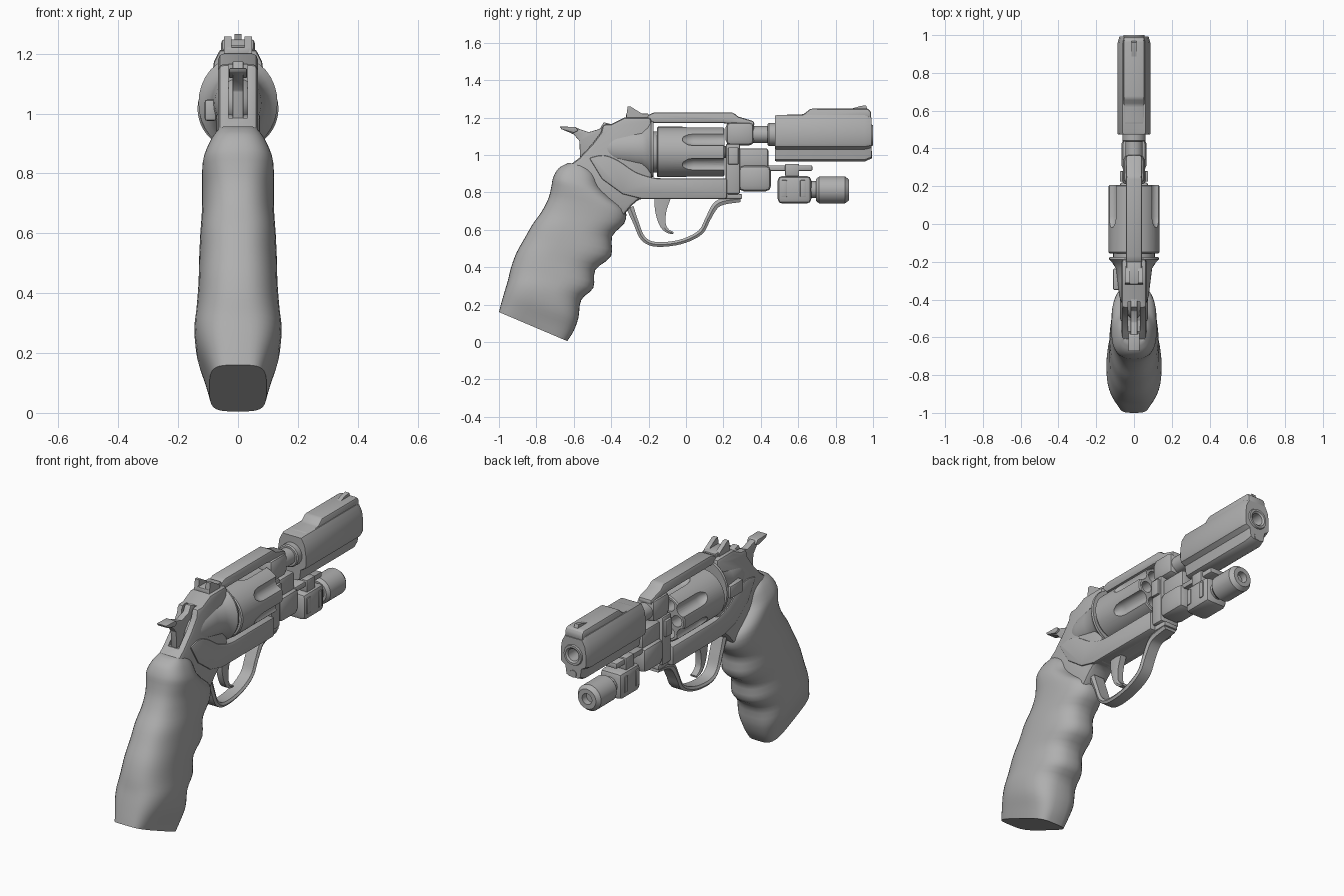
import bpy, bmesh, math
from mathutils import Vector

if "Cube" in bpy.data.objects:
    bpy.data.objects.remove(bpy.data.objects["Cube"])

steel = bpy.data.materials.new("gunmetal_grey")
steel.diffuse_color = (0.43, 0.43, 0.43, 1)
steel.use_nodes = True
steel.node_tree.nodes["Principled BSDF"].inputs["Base Color"].default_value = steel.diffuse_color


def finish(name, bm, bevel=0.0, cutters=(), angle=32):
    """Clean the mesh, bevel it, cut it and shade it."""
    bmesh.ops.remove_doubles(bm, verts=bm.verts, dist=1e-5)
    bmesh.ops.recalc_face_normals(bm, faces=bm.faces)
    me = bpy.data.meshes.new(name)
    bm.to_mesh(me)
    bm.free()
    me.materials.append(steel)
    ob = bpy.data.objects.new(name, me)
    bpy.context.collection.objects.link(ob)
    bpy.ops.object.select_all(action='DESELECT')
    ob.select_set(True)
    bpy.context.view_layer.objects.active = ob
    if bevel:
        m = ob.modifiers.new("bevel", 'BEVEL')
        m.width, m.segments, m.limit_method = bevel, 2, 'ANGLE'
        m.angle_limit = math.radians(35)
        bpy.ops.object.modifier_apply(modifier="bevel")
    for c in cutters:
        m = ob.modifiers.new("cut", 'BOOLEAN')
        m.operation, m.object, m.solver = 'DIFFERENCE', c, 'EXACT'
        bpy.ops.object.modifier_apply(modifier="cut")
    for c in cutters:
        bpy.data.objects.remove(c)
    bpy.ops.object.shade_smooth_by_angle(angle=math.radians(angle))
    return ob


def skin(name, rings, **kw):
    """Join closed rings of points and cap both ends."""
    bm = bmesh.new()
    vs = [[bm.verts.new(p) for p in r] for r in rings]
    n = len(vs[0])
    for a, b in zip(vs, vs[1:]):
        for i in range(n):
            j = (i + 1) % n
            bm.faces.new((a[i], a[j], b[j], b[i]))
    bm.faces.new(vs[0])
    bm.faces.new(vs[-1])
    return finish(name, bm, **kw)


def plate(name, pts, hw, x=0.0, **kw):
    """Side profile (y, z) given thickness across x."""
    return skin(name, [[(x + s * hw, y, z) for y, z in pts] for s in (-1, 1)], **kw)


def box(name, hw, y0, y1, z0, z1, x=0.0, **kw):
    return plate(name, [(y0, z0), (y1, z0), (y1, z1), (y0, z1)], hw, x, **kw)


def lathe(name, prof, z, x=0.0, sz=1.0, n=32, **kw):
    """Turn a (radius, y) profile around a lengthwise axis."""
    rings = [[(x + r * math.cos(2 * math.pi * i / n), y, z + sz * r * math.sin(2 * math.pi * i / n))
              for i in range(n)] for r, y in prof]
    bm = bmesh.new()
    vs = [[bm.verts.new(p) for p in r] for r in rings]
    for a, b in zip(vs, vs[1:]):
        for i in range(n):
            j = (i + 1) % n
            bm.faces.new((a[i], a[j], b[j], b[i]))
    return finish(name, bm, **kw)


def rod(name, r, y0, y1, z, x=0.0, c=0.0, **kw):
    return lathe(name, [(0, y0), (r - c, y0), (r, y0 + c), (r, y1 - c), (r - c, y1), (0, y1)], z, x, **kw)


def spline(pts, k):
    """Smooth rows of numbers through the given rows."""
    p = [Vector(q) for q in pts]
    p = [p[0] * 2 - p[1]] + p + [p[-1] * 2 - p[-2]]
    out = []
    for a, b, c, d in zip(p, p[1:], p[2:], p[3:]):
        for i in range(k):
            t = i / k
            out.append(0.5 * (2 * b + (c - a) * t + (2 * a - 5 * b + 4 * c - d) * t * t
                              + (3 * b - a - 3 * c + d) * t ** 3))
    return out + [p[-2]]


def ribbon(name, rows, hw, **kw):
    """Curved strip: rows of (y, z, thickness)."""
    rows = spline(rows, 5)
    rings = []
    for i, r in enumerate(rows):
        d = rows[min(i + 1, len(rows) - 1)] - rows[max(i - 1, 0)]
        nrm = Vector((-d[1], d[0])).normalized() * r[2] / 2
        a, b = (r[0] + nrm[0], r[1] + nrm[1]), (r[0] - nrm[0], r[1] - nrm[1])
        w = hw * 0.8
        rings.append([(-w, *a), (w, *a), (hw, r[0], r[1]), (w, *b), (-w, *b), (-hw, r[0], r[1])])
    return skin(name, rings, **kw)


# grip with finger grooves: back y, back z, front y, front z, half width
grip_rows = [(-1.0, .16, -.635, .005, .095), (-.99, .20, -.60, .06, .112), (-.97, .27, -.575, .13, .137),
             (-.952, .33, -.56, .225, .146), (-.935, .40, -.495, .29, .139), (-.905, .48, -.485, .385, .132),
             (-.86, .56, -.40, .46, .13), (-.82, .63, -.395, .565, .126), (-.77, .70, -.33, .635, .121),
             (-.735, .77, -.325, .705, .12), (-.72, .83, -.40, .77, .12), (-.71, .88, -.46, .83, .114),
             (-.68, .93, -.485, .90, .088), (-.63, .957, -.54, .95, .06)]
rings = []
rows = spline(grip_rows, 3)
for k, (by, bz, fy, fz, w) in enumerate(rows):
    ring, e = [], min(.8, .5 + .03 * k)
    for i in range(40):
        t = 2 * math.pi * i / 40
        c, s = math.cos(t), math.sin(t)
        c, s = math.copysign(abs(c) ** e, c), math.copysign(abs(s) ** e, s)
        ring.append((w * s, (by + fy) / 2 + c * (fy - by) / 2, (bz + fz) / 2 + c * (fz - bz) / 2))
    rings.append(ring)
skin("grip", rings, angle=40)

# frame
slot = box("hammer_slot_cutter", .032, -.7, -.41, .985, 1.3)
plate("rear_frame", [(-.185, 1.2), (-.33, 1.2), (-.40, 1.165), (-.445, 1.165), (-.455, 1.12), (-.50, 1.06),
                     (-.57, .985), (-.63, .94), (-.62, .8), (-.47, .70), (-.34, .67), (-.29, .73),
                     (-.25, .765), (-.18, .765)], .066, bevel=.018, cutters=[slot])
lathe("recoil_shield", [(0, -.175), (.13, -.175), (.132, -.187), (.115, -.205), (.096, -.235),
                        (.088, -.30), (.078, -.38), (.055, -.46), (0, -.52)], 1.035, sz=1.17)
plate("top_strap", [(-.21, 1.17), (-.21, 1.21), (-.17, 1.228), (.25, 1.228), (.28, 1.205), (.365, 1.18),
                    (.365, 1.15), (.2, 1.17)], .042, bevel=.012)
curve = [tuple(v) for v in spline([(-.52, .985), (-.44, 1.0), (-.36, .97), (-.27, .91), (-.18, .88), (-.12, .875)], 3)]
plate("lower_frame", [(.22, .875), (.22, .765), (-.24, .765), (-.34, .79), (-.45, .87)] + curve, .074, bevel=.012)
plate("guard_tang", [(-.29, .735), (-.26, .765), (.30, .765), (.30, .79), (.2, .80), (-.25, .80)], .042, bevel=.006)
box("front_frame", .06, .212, .29, .79, 1.06, bevel=.012)
box("barrel_socket", .058, .212, .365, 1.05, 1.178, bevel=.03)
box("crane_block", .066, .28, .455, .805, .945, bevel=.03)
box("crane_bridge", .042, .28, .44, .93, 1.035, bevel=.012)
for s in (-1, 1):
    box("crane_side_step", .012, .225, .28, .95, 1.04, x=s * .062, bevel=.004)
box("cylinder_latch", .02, -.35, -.235, .975, 1.047, x=-.092, bevel=.01)

# fluted cylinder with six chambers
cz, cutters = 1.016, []
for i in range(6):
    a = math.radians(30 + 60 * i)
    cutters.append(lathe("flute_cutter", [(0, -.025), (.02, -.015), (.035, .01), (.04, .04), (.04, .3), (0, .3)],
                         cz + .147 * math.sin(a), .147 * math.cos(a), n=20))
    a += math.radians(30)
    cutters.append(rod("chamber_cutter", .031, .1, .3, cz + .088 * math.sin(a), .088 * math.cos(a), n=20))
rod("cylinder", .135, -.155, .207, cz, c=.006, n=64, cutters=cutters)
rod("ratchet", .11, -.178, -.145, cz)
rod("cylinder_axle", .032, .19, .24, cz)

# barrel, shroud and sights
rod("barrel", .046, .33, .50, 1.11)
rod("barrel_collar", .062, .437, .49, 1.11, c=.006)
half = [(.03, .965), (.048, .975), (.056, 1.03), (.082, 1.045), (.088, 1.06), (.088, 1.12), (.08, 1.175), (.06, 1.213)]
outline = half + [(-x, z) for x, z in reversed(half)]
bore = rod("bore_cutter", .05, .85, 1.1, 1.105)
skin("barrel_shroud", [[(x * k, y, 1.1 + (z - 1.1) * k) for x, z in outline]
                       for y, k in ((.475, .97), (.485, 1), (.955, 1), (.992, .88))], cutters=[bore])
lathe("muzzle", [(0, .87), (.033, .87), (.033, .992), (.042, 1.0), (.054, 1.0), (.06, .985), (.06, .86)], 1.105)
plate("shroud_rib", [(.50, 1.19), (.53, 1.215), (.63, 1.218), (.665, 1.248), (.975, 1.248), (.99, 1.23),
                     (.99, 1.19)], .056, bevel=.014)
plate("front_sight", [(.86, 1.24), (.93, 1.261), (.962, 1.266), (.972, 1.24)], .012)
rod("ejector_rod_tip", .02, .95, .995, 1.0, n=16)
box("rear_sight_base", .04, -.32, -.2, 1.19, 1.222, bevel=.006)
for s in (-1, 1):
    plate("rear_sight_leaf", [(-.32, 1.2), (-.312, 1.258), (-.295, 1.258), (-.225, 1.215), (-.225, 1.2)],
          .013, x=s * .034)

# hammer, trigger and guard
plate("hammer", [(-.44, 1.175), (-.46, 1.14), (-.52, 1.122), (-.59, 1.146), (-.66, 1.152), (-.665, 1.138),
                 (-.60, 1.11), (-.57, 1.075), (-.565, .96), (-.38, .96), (-.38, 1.16)], .018, bevel=.004)
plate("hammer_spur", [(-.675, 1.152), (-.665, 1.137), (-.60, 1.118), (-.575, 1.13), (-.59, 1.15)], .03,
      bevel=.004)
ribbon("trigger_guard", [(-.30, .72, .04), (-.268, .64, .03), (-.23, .555, .027), (-.16, .522, .025),
                         (-.03, .535, .025), (.075, .585, .027), (.118, .66, .028), (.155, .725, .034),
                         (.20, .752, .036), (.29, .765, .034)], .04)
ribbon("trigger", [(-.125, .78, .09), (-.135, .70, .06), (-.125, .63, .035), (-.10, .595, .022),
                   (-.068, .582, .012)], .022)

# accessory rail and light
box("rail", .045, .44, .675, .915, .945, bevel=.006)
box("rail_clamp", .055, .53, .605, .885, .953, bevel=.006)
box("light_body", .068, .49, .67, .74, .888, bevel=.025)
for y in (.525, .625):
    box("light_body_rib", .073, y - .015, y + .015, .775, .865, bevel=.004)
rod("light_neck", .045, .65, .71, .815)
lathe("light_head", [(0, .695), (.058, .695), (.072, .712), (.072, .85), (.055, .872), (.03, .872),
                     (.03, .835), (0, .835)], .813)
